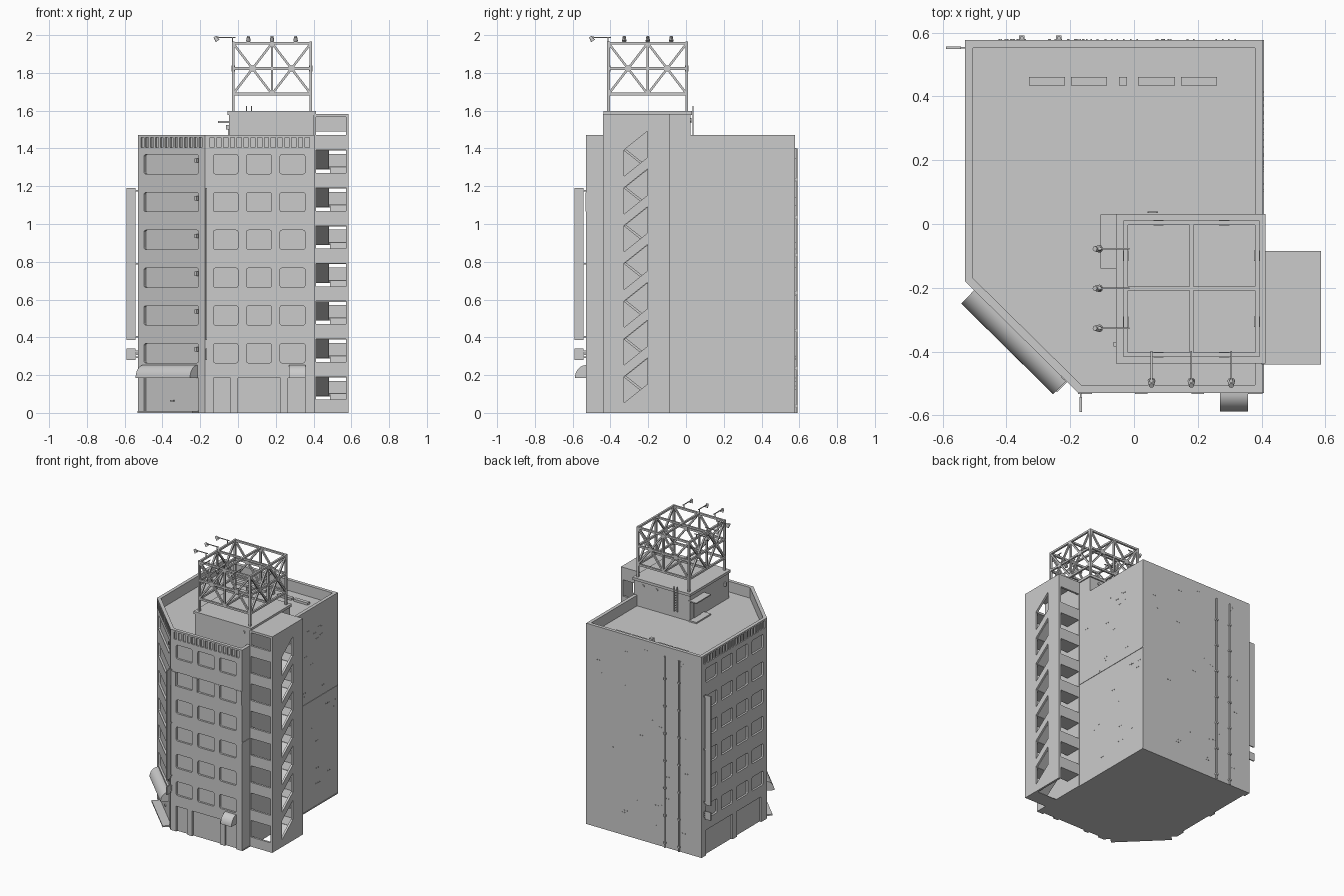
import bpy, bmesh, math, random
from mathutils import Vector as V, Matrix

if "Cube" in bpy.data.objects:
    bpy.data.objects.remove(bpy.data.objects["Cube"])

random.seed(3)

# ---------- helpers ----------
def prism(bm, pts, vec):
    a = [bm.verts.new(p) for p in pts]
    b = [bm.verts.new(V(p) + V(vec)) for p in pts]
    n = len(a)
    bm.faces.new(a)
    bm.faces.new(b[::-1])
    for i in range(n):
        bm.faces.new((a[i], b[i], b[(i + 1) % n], a[(i + 1) % n]))

def box(bm, x0, x1, y0, y1, z0, z1):
    prism(bm, [(x0, y0, z0), (x1, y0, z0), (x1, y1, z0), (x0, y1, z0)], (0, 0, z1 - z0))

def beam(bm, a, b, w):
    a, b = V(a), V(b)
    d = (b - a).normalized()
    s = d.cross(V((0, 0, 1)) if abs(d.z) < 0.95 else V((0, 1, 0))).normalized() * w / 2
    t = d.cross(s)
    prism(bm, [a + s + t, a - s + t, a - s - t, a + s - t], b - a)

def rod(bm, a, b, r1, r2=None, n=12):
    a, b = V(a), V(b)
    m = Matrix.Translation((a + b) / 2) @ (b - a).to_track_quat('Z', 'Y').to_matrix().to_4x4()
    bmesh.ops.create_cone(bm, cap_ends=True, segments=n, radius1=r1,
                          radius2=r1 if r2 is None else r2, depth=(b - a).length, matrix=m)

def finish(name, bm, smooth=False):
    bmesh.ops.recalc_face_normals(bm, faces=bm.faces)
    me = bpy.data.meshes.new(name)
    bm.to_mesh(me)
    bm.free()
    ob = bpy.data.objects.new(name, me)
    bpy.context.collection.objects.link(ob)
    bpy.context.view_layer.objects.active = ob
    if smooth:
        bpy.ops.object.select_all(action='DESELECT')
        ob.select_set(True)
        bpy.ops.object.shade_smooth_by_angle(angle=math.radians(35))
    return ob

def cut(ob, cutter):
    cutter.hide_render = True
    m = ob.modifiers.new("cut", 'BOOLEAN')
    m.object, m.operation, m.solver = cutter, 'DIFFERENCE', 'EXACT'
    bpy.context.view_layer.objects.active = ob
    bpy.ops.object.modifier_apply(modifier=m.name)
    bpy.data.objects.remove(cutter)

class Wall:
    """Vertical wall plane: u runs along it, d points outwards."""
    def __init__(self, p, q):
        self.o, self.l = V((*p, 0)), (V(q) - V(p)).length
        self.t = (V((*q, 0)) - self.o).normalized()
        self.n = V((self.t.y, -self.t.x, 0))
    def at(self, u, d, z):
        return self.o + self.t * u + self.n * d + V((0, 0, z))
    def panel(self, bm, u0, u1, z0, z1, d0, d1, c=0.0):
        k = c * 0.3
        pts = [(u0, z0), (u1, z0), (u1, z1), (u0, z1)] if not c else [
            (u0 + c, z0), (u1 - c, z0), (u1 - k, z0 + k), (u1, z0 + c), (u1, z1 - c), (u1 - k, z1 - k),
            (u1 - c, z1), (u0 + c, z1), (u0 + k, z1 - k), (u0, z1 - c), (u0, z0 + c), (u0 + k, z0 + k)]
        prism(bm, [self.at(u, d0, z) for u, z in pts], self.n * (d1 - d0))
    def awning(self, bm, u0, u1, z0, h, r):
        arc = [(r * math.sin(i * math.pi / 20), z0 + h * math.cos(i * math.pi / 20)) for i in range(11)]
        prism(bm, [self.at(u0, d, z) for d, z in [(0, z0)] + arc], self.t * (u1 - u0))

# ---------- main block ----------
plan = [(-0.53, 0.577), (-0.53, -0.18), (-0.175, -0.53), (0.405, -0.53), (0.405, 0.577)]
left, chamfer, front, right, back = [Wall(plan[i], plan[(i + 1) % 5]) for i in range(5)]
bm = bmesh.new()
prism(bm, [(*p, 0) for p in plan], (0, 0, 1.47))
body = finish("main_block", bm)

bm = bmesh.new()
well = [(-0.505, 0.552), (-0.505, -0.17), (-0.165, -0.505), (0.38, -0.505), (0.38, 0.552)]
prism(bm, [(*p, 1.392) for p in well], (0, 0, 0.2))
front_cols = [(0.045, 0.175), (0.22, 0.353), (0.397, 0.53)]
left_cols = [(0.05 + i * 0.178, 0.18 + i * 0.178) for i in range(4)]
for k in range(6):
    z = 0.265 + 0.2 * k
    for wall, cols in ((front, front_cols), (left, left_cols), (chamfer, [(0.045, 0.45)])):
        for u0, u1 in cols:
            wall.panel(bm, u0, u1, z, z + 0.102, -0.014, 0.02, 0.01)
# ground floor doors and shop fronts
for wall, u0, u1 in ((front, 0.045, 0.135), (front, 0.175, 0.40), (front, 0.44, 0.53), (chamfer, 0.045, 0.45),
                     (left, 0.05, 0.36), (left, 0.41, 0.69)):
    wall.panel(bm, u0, u1, -0.01, 0.185, -0.014, 0.02)
# parapet grooves
for wall in (front, left, chamfer):
    n = int((wall.l - 0.03) / 0.036)
    for i in range(n):
        u = (wall.l - n * 0.036) / 2 + i * 0.036
        wall.panel(bm, u + 0.007, u + 0.029, 1.405, 1.458, -0.01, 0.02)
cut(body, finish("openings_cutter", bm))

# pier panels on the upper storey, joint strips, wall vents and bolts
bm = bmesh.new()
for u0, u1 in ((0, 0.043), (0.178, 0.218), (0.356, 0.394), (0.533, 0.578)):
    front.panel(bm, u0, u1, 1.065, 1.167, -0.004, 0.003)
for z in (0.0, 0.787):
    right.panel(bm, 0, 0.09, z, z + 0.007, -0.004, 0.003)
    right.panel(bm, 0.445, right.l, z, z + 0.007, -0.004, 0.003)
finish("wall_strips", bm)
bm = bmesh.new()
for k in range(6):
    chamfer.panel(bm, 0.425, 0.44, 0.325 + 0.2 * k, 0.348 + 0.2 * k, -0.016, 0.003)
for wall, lo in ((right, 0.5), (back, 0.05)):
    for i in range(26):
        u, z = random.uniform(lo, wall.l - 0.05), random.uniform(0.08, 1.4)
        for s in (0, 0.02):
            wall.panel(bm, u + s, u + s + 0.005, z, z + 0.005, -0.003, 0.003)
finish("wall_vents_and_bolts", bm)

# awnings, entrance step and door handle
bm = bmesh.new()
chamfer.awning(bm, 0.04, 0.445, 0.185, 0.068, 0.058)
front.awning(bm, 0.445, 0.533, 0.185, 0.068, 0.058)
finish("awnings", bm, True)
bm = bmesh.new()
chamfer.panel(bm, 0.04, 0.45, 0, 0.01, -0.02, 0.045)
chamfer.panel(bm, 0.235, 0.26, 0.06, 0.068, -0.016, -0.004)
finish("entrance_step", bm)

# blade signs at two corners
bm = bmesh.new()
for wall, u in ((front, 0.004), (left, 0.02)):
    for z0, z1 in ((0.387, 1.19), (0.28, 0.34)):
        wall.panel(bm, u, u + 0.008, z0, z1, 0.012, 0.059)
        for z in (z0 + 0.015, (z0 + z1) / 2, z1 - 0.015):
            wall.panel(bm, u + 0.002, u + 0.006, z - 0.004, z + 0.004, -0.005, 0.014)
finish("blade_signs", bm)

# drain pipes on the back
bm = bmesh.new()
for x in (-0.352, -0.236):
    rod(bm, (x, 0.583, 0), (x, 0.583, 1.4), 0.006)
    for k in range(7):
        box(bm, x - 0.009, x + 0.009, 0.57, 0.591, 0.03 + 0.2 * k, 0.042 + 0.2 * k)
finish("drain_pipes", bm, True)

# ---------- stair tower ----------
bm = bmesh.new()
box(bm, 0.571, 0.586, -0.44, -0.085, 0, 1.582)
side = finish("stair_side_wall", bm)
bm = bmesh.new()
for k in range(7):
    z = 0.2 * k
    prism(bm, [(0.55, -0.328, z + 0.053), (0.55, -0.203, z + 0.153),
               (0.55, -0.203, z + 0.292), (0.55, -0.328, z + 0.192)], (0.06, 0, 0))
cut(side, finish("stair_holes_cutter", bm))
bm = bmesh.new()
for k in range(8):
    z = 0.2 * k
    box(bm, 0.40, 0.575, -0.44, -0.425, max(z - 0.008, 0), z + 0.07)      # front railing band
    box(bm, 0.40, 0.575, -0.43, -0.325, max(z - 0.012, 0), z + 0.004)     # front landing
    if k < 7:
        box(bm, 0.40, 0.575, -0.10, -0.085, z + 0.088, z + 0.17)          # back railing band
        box(bm, 0.40, 0.575, -0.205, -0.09, z + 0.088, z + 0.104)         # back landing
        for x0, x1, za, zb in ((0.488, 0.575, z, z + 0.1), (0.40, 0.482, z + 0.2, z + 0.1)):
            prism(bm, [(x0, -0.328, za - 0.012 * (za > 0)), (x0, -0.202, zb - 0.012), (x0, -0.202, zb + 0.004),
                       (x0, -0.328, za + 0.004)], (x1 - x0, 0, 0))        # flights
box(bm, 0.40, 0.575, -0.10, -0.085, 1.49, 1.57)
box(bm, 0.40, 0.586, -0.44, -0.085, 1.566, 1.582)
box(bm, 0.40, 0.412, -0.44, -0.085, 0, 1.57)
finish("staircase", bm)

# ---------- penthouse ----------
bm = bmesh.new()
box(bm, -0.048, 0.405, -0.43, 0.023, 1.38, 1.585)
box(bm, -0.056, 0.413, -0.437, 0.032, 1.578, 1.597)
finish("penthouse", bm)
bm = bmesh.new()
box(bm, -0.105, -0.04, -0.14, 0.03, 1.536, 1.544)    # canopy
box(bm, -0.105, -0.04, -0.14, 0.03, 1.39, 1.402)     # door step
box(bm, -0.052, -0.04, -0.10, -0.02, 1.40, 1.52)     # door
box(bm, -0.064, -0.04, -0.385, -0.37, 1.50, 1.525)
for x in (0.045, 0.072):
    beam(bm, (x, 0.037, 1.44), (x, 0.037, 1.625), 0.005)
for i in range(9):
    beam(bm, (0.045, 0.037, 1.45 + 0.018 * i), (0.072, 0.037, 1.45 + 0.018 * i), 0.004)
finish("canopy_and_ladder", bm)
bm = bmesh.new()
for x, y in ((0.35, -0.437), (0.22, 0.03), (0.33, 0.03)):
    rod(bm, (x, y, 1.55), (x, -0.42 if y < 0 else 0.015, 1.55), 0.01)
finish("round_vents", bm, True)
bm = bmesh.new()
for x0, x1 in ((-0.33, -0.217), (-0.198, -0.085), (-0.047, -0.022), (0.013, 0.128), (0.147, 0.26)):
    box(bm, x0, x1, 0.434, 0.461, 1.385, 1.43 if x1 - x0 < 0.05 else 1.408)
finish("roof_units", bm)

# ---------- billboard frame ----------
bm = bmesh.new()
X, Y, Z = (-0.026, 0.18, 0.386), (-0.41, -0.202, 0.004), (1.688, 1.823, 1.957)
corners = [(X[0], Y[0]), (X[2], Y[0]), (X[2], Y[2]), (X[0], Y[2])]
for i in range(4):
    p, q = V(corners[i]), V(corners[(i + 1) % 4])
    m = (p + q) / 2
    beam(bm, (*p, 1.59), (*p, 1.965), 0.014)
    beam(bm, (*m, Z[0]), (*m, Z[2]), 0.013)
    t = (q - p).normalized()
    n = V((t.y, -t.x)) * 0.009
    for z in Z:
        beam(bm, (*p, z), (*q, z), 0.014)
    for a, b in ((p, m), (m, q)):
        beam(bm, (*a, Z[0]), (*b, Z[2]), 0.012)
        beam(bm, (*a, Z[2]), (*b, Z[0]), 0.012)
        c = (a + b) / 2
        prism(bm, [(*(c + t * s - n), Z[1] + h) for s, h in ((-.016, -.016), (.016, -.016), (.016, .016), (-.016, .016))],
              (*(n * 2), 0))
for z in (Z[0], Z[2]):
    beam(bm, (X[1], Y[0], z), (X[1], Y[2], z), 0.013)
    beam(bm, (X[0], Y[1], z), (X[2], Y[1], z), 0.013)
finish("billboard_frame", bm)

# floodlights on arms, three to the left and three to the front
bm = bmesh.new()
spots = [(V((X[0], y, 0)), V((-1, 0, 0))) for y in (-0.078, -0.202, -0.327)]
spots += [(V((x, Y[0], 0)), V((0, -1, 0))) for x in (0.055, 0.18, 0.305)]
for p, d in spots:
    P = lambda s, z: p + d * s + V((0, 0, z))
    beam(bm, P(-0.012, 1.987), P(0.08, 1.987), 0.005)
    beam(bm, P(0.004, 1.955), P(0.004, 1.989), 0.005)
    rod(bm, P(0.097, 1.992), P(0.082, 1.969), 0.008, 0.012)
    rod(bm, P(0.088, 1.986), P(0.078, 1.986), 0.006)
finish("floodlights", bm, True)
